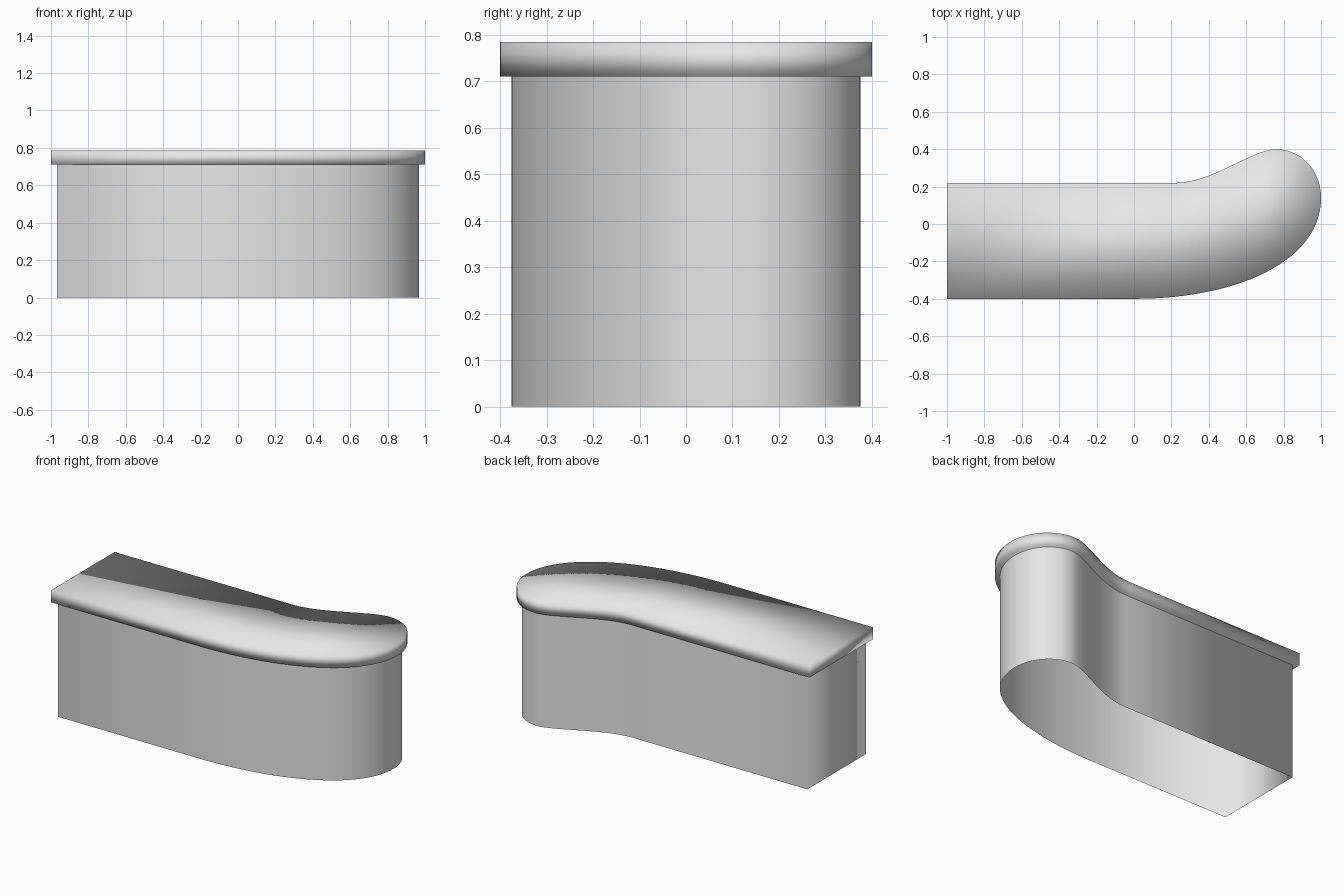
import bpy
import bmesh
from mathutils import Vector
from mathutils.geometry import interpolate_bezier

if "Cube" in bpy.data.objects:
    bpy.data.objects.remove(bpy.data.objects["Cube"])

grey = bpy.data.materials.new("plain grey")
grey.use_nodes = True
grey.diffuse_color = (0.8, 0.8, 0.8, 1)
grey.node_tree.nodes["Principled BSDF"].inputs["Base Color"].default_value = (0.8, 0.8, 0.8, 1)


def bezier(*pts, steps=16):
    a, b, c, d = (Vector(p).to_3d() for p in pts)
    return interpolate_bezier(a, b, c, d, steps)


# Front edge and back edge, both running from the square end to the round tip
front = [Vector((-1, -0.4, 0))] + bezier((0, -0.4), (0.55, -0.4), (1, -0.2), (1, 0.14), steps=31)
back = [Vector((-1, 0.22, 0))]
back += bezier((0.22, 0.22), (0.42, 0.22), (0.63, 0.4), (0.76, 0.4))
back += bezier((0.76, 0.4), (0.89, 0.4), (1, 0.29), (1, 0.14))[1:]
outline = front + back[-2::-1]


def inset(points, dx, dy):
    """Move each point of the loop inwards, keeping the square corners square."""
    result = []
    n = len(points)
    for i, p in enumerate(points):
        d1 = (p - points[i - 1]).normalized()
        d2 = (points[(i + 1) % n] - p).normalized()
        n1, n2 = Vector((-d1.y, d1.x, 0)), Vector((-d2.y, d2.x, 0))
        m = (n1 + n2) / (1 + n1.dot(n2))
        result.append(p + Vector((m.x * dx, m.y * dy, 0)))
    return result


def build(name, points, z0, z1, caps):
    """Upright band around the loop, with optional caps made of cross strips."""
    bm = bmesh.new()
    n = len(points)
    rings = [[bm.verts.new((p.x, p.y, z)) for p in points] for z in (z0, z1)]
    low, high = rings
    for i in range(n):
        j = (i + 1) % n
        bm.faces.new((low[i], low[j], high[j], high[i]))
    if caps:
        for ring in rings:
            for i in range(n // 2):
                strip = (ring[i], ring[i + 1], ring[n - 2 - i], ring[n - 1 - i])
                strip = list(dict.fromkeys(strip))
                if len(strip) > 2:
                    bm.faces.new(strip if ring is high else strip[::-1])
    mesh = bpy.data.meshes.new(name)
    bm.to_mesh(mesh)
    bm.free()
    mesh.materials.append(grey)
    mesh.shade_smooth()
    obj = bpy.data.objects.new(name, mesh)
    bpy.context.collection.objects.link(obj)


# Slab on top, and the hollow base open at the floor
build("countertop", outline, 0.71, 0.785, True)
build("counter_base", inset(outline, 0.031, 0.024), 0, 0.71, False)
